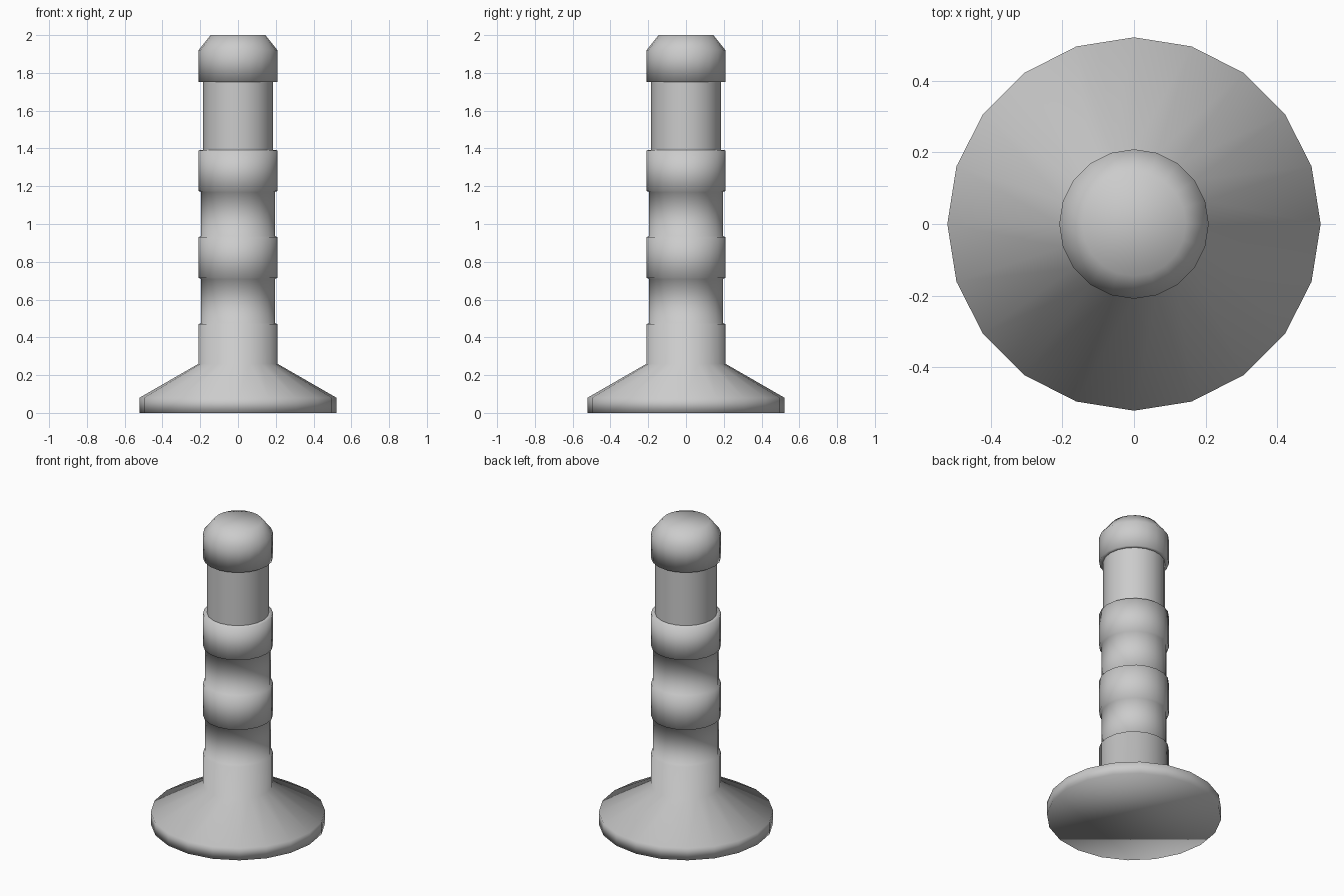
import bpy, bmesh, math

if "Cube" in bpy.data.objects:
    bpy.data.objects.remove(bpy.data.objects["Cube"])

SIDES = 20


def lathe(name, profile, close_bottom=False, close_top=False):
    """Revolve (radius, height) points around z into a smooth-shaded object."""
    bm = bmesh.new()
    rings = []
    for r, z in profile:
        rings.append([bm.verts.new((r * math.cos(2 * math.pi * i / SIDES),
                                    r * math.sin(2 * math.pi * i / SIDES), z))
                      for i in range(SIDES)])
    for low, high in zip(rings, rings[1:]):
        for i in range(SIDES):
            j = (i + 1) % SIDES
            bm.faces.new((low[i], low[j], high[j], high[i]))
    if close_bottom:
        bm.faces.new(rings[0][::-1])
    if close_top:
        bm.faces.new(rings[-1])
    for f in bm.faces:
        f.smooth = True
    mesh = bpy.data.meshes.new(name)
    bm.to_mesh(mesh)
    bm.free()
    obj = bpy.data.objects.new(name, mesh)
    bpy.context.collection.objects.link(obj)
    return obj


BAND, GROOVE, NECK = 0.209, 0.196, 0.185

# Flared foot running into the ribbed grip
profile = [(0.522, 0.0), (0.522, 0.08), (BAND, 0.26)]
for groove_low, groove_high in ((0.47, 0.715), (0.93, 1.175)):
    profile += [(BAND, groove_low), (GROOVE, groove_low + 0.006),
                (GROOVE, groove_high - 0.006), (BAND, groove_high)]
profile += [(BAND, 1.39), (NECK, 1.392)]
lathe("foot_and_grip", profile, close_bottom=True)

# Plain narrow neck
lathe("neck", [(NECK, 1.392), (NECK, 1.753)])

# Chamfered cap
lathe("cap", [(NECK, 1.753), (BAND, 1.753), (BAND, 1.92), (0.145, 2.0)],
      close_top=True)
